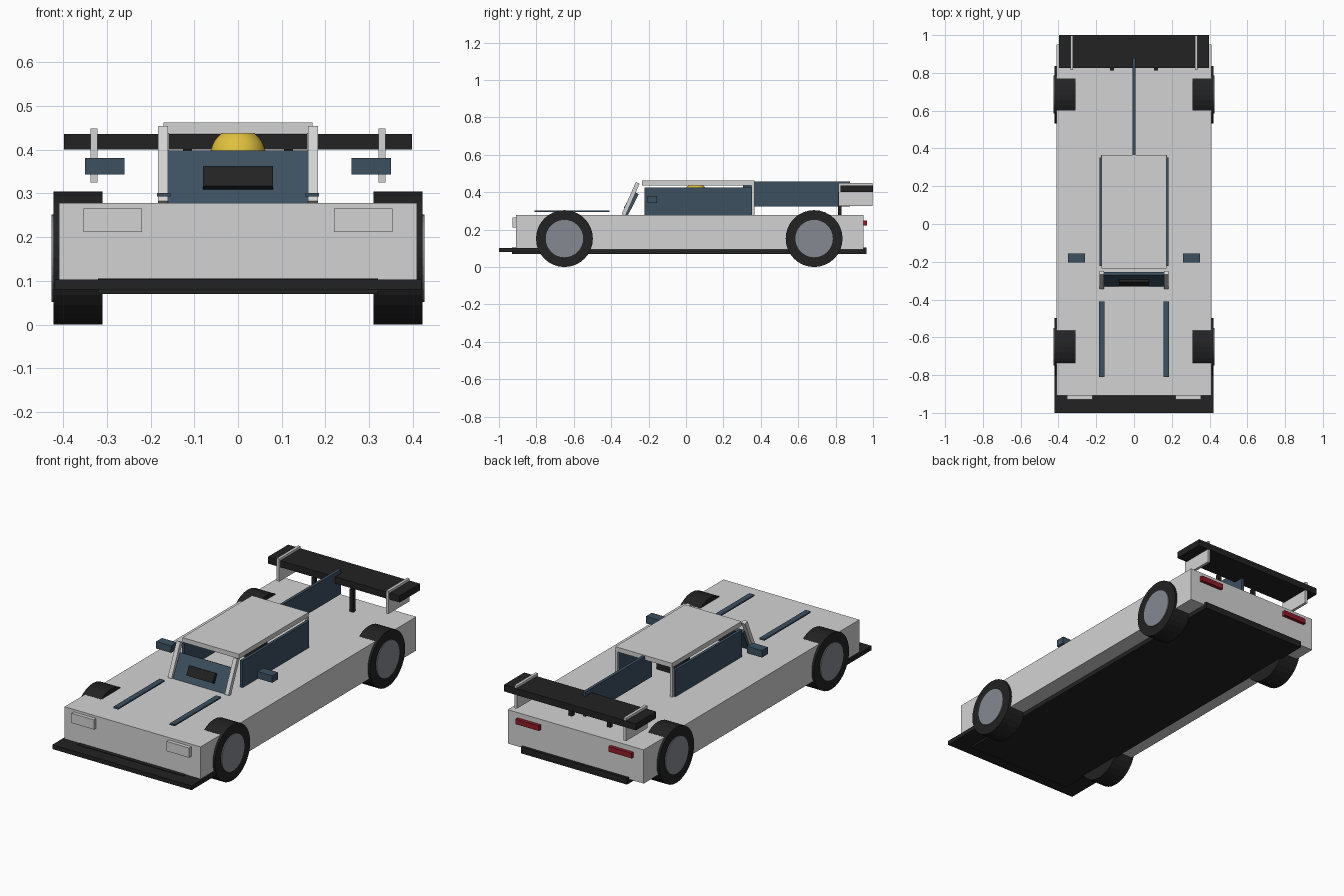
import bpy
import bmesh
import math
from mathutils import Matrix, Vector

default = bpy.data.objects.get("Cube")
if default:
    bpy.data.objects.remove(default, do_unlink=True)


def material(name, rgb):
    mat = bpy.data.materials.new(name)
    mat.use_nodes = True
    colour = (*rgb, 1.0)
    mat.diffuse_color = colour
    mat.node_tree.nodes["Principled BSDF"].inputs["Base Color"].default_value = colour
    return mat


GREY = material("light_grey_paint", (0.65, 0.65, 0.65))
BLACK = material("black", (0.016, 0.016, 0.016))
BLUE = material("dark_blue", (0.046, 0.08, 0.118))
RIM = material("rim_grey", (0.235, 0.25, 0.285))
RED = material("red", (0.28, 0.012, 0.022))
YELLOW = material("yellow", (0.75, 0.53, 0.05))


def add_object(name, bm, mat):
    mesh = bpy.data.meshes.new(name)
    bm.to_mesh(mesh)
    bm.free()
    mesh.materials.append(mat)
    obj = bpy.data.objects.new(name, mesh)
    bpy.context.collection.objects.link(obj)
    return obj


def box(name, mat, xs, ys, zs, turn=None):
    """Box between three ranges, optionally turned about its centre."""
    size = Vector([r[1] - r[0] for r in (xs, ys, zs)])
    centre = Vector([(r[0] + r[1]) / 2 for r in (xs, ys, zs)])
    matrix = Matrix.Translation(centre) @ (turn or Matrix()) @ Matrix.Diagonal((*size, 1))
    bm = bmesh.new()
    bmesh.ops.create_cube(bm, size=1, matrix=matrix)
    return add_object(name, bm, mat)


def pair(name, mat, xs, ys, zs, turn=None):
    """The same box on both sides of the car."""
    box("left_" + name, mat, xs, ys, zs, turn)
    box("right_" + name, mat, (-xs[1], -xs[0]), ys, zs, turn)


def disc(name, mat, x0, x1, y, z, radius):
    """Cylinder lying along x."""
    matrix = Matrix.Translation(((x0 + x1) / 2, y, z)) @ Matrix.Rotation(math.pi / 2, 4, "Y")
    bm = bmesh.new()
    bmesh.ops.create_cone(bm, cap_ends=True, segments=32, radius1=radius,
                          radius2=radius, depth=abs(x1 - x0), matrix=matrix)
    add_object(name, bm, mat)


def slanted(name, mat, xs, start, end, thick):
    """Slab whose long axis runs from start to end, both given as (y, z)."""
    dy, dz = end[0] - start[0], end[1] - start[1]
    y, z = (start[0] + end[0]) / 2, (start[1] + end[1]) / 2
    length = math.hypot(dy, dz)
    turn = Matrix.Rotation(-math.atan2(dy, dz), 4, "X")
    box(name, mat, xs, (y - thick / 2, y + thick / 2),
        (z - length / 2, z + length / 2), turn)


# Body, floor and splitter
box("body", GREY, (-0.41, 0.41), (-0.908, 0.95), (0.094, 0.278))
box("floor", BLACK, (-0.32, 0.32), (-0.93, 0.965), (0.07, 0.105))
box("front_splitter", BLACK, (-0.42, 0.42), (-1.0, -0.74), (0.08, 0.103))

# Wheels with rims
for side, sign in (("left", 1), ("right", -1)):
    for end, y in (("front", -0.65), ("rear", 0.685)):
        disc(f"{side}_{end}_tyre", BLACK, sign * 0.31, sign * 0.422, y, 0.152, 0.152)
        disc(f"{side}_{end}_rim", RIM, sign * 0.40, sign * 0.427, y, 0.152, 0.10)

# Lights
pair("headlight", GREY, (0.22, 0.354), (-0.928, -0.90), (0.212, 0.265))
pair("tail_light", RED, (0.21, 0.35), (0.94, 0.968), (0.222, 0.25))

# Bonnet strips and mirrors
pair("bonnet_strip", BLUE, (0.155, 0.185), (-0.81, -0.41), (0.293, 0.301))
pair("mirror", BLUE, (0.26, 0.35), (-0.205, -0.155), (0.343, 0.381))

# Cabin
box("roof", GREY, (-0.171, 0.171), (-0.235, 0.365), (0.437, 0.462))
pair("side_window", BLUE, (0.168, 0.183), (-0.222, 0.352), (0.275, 0.424))
pair("rear_pillar", GREY, (0.158, 0.174), (0.35, 0.365), (0.275, 0.44))
for side, xs in (("left", (0.16, 0.183)), ("right", (-0.183, -0.16))):
    slanted(side + "_front_pillar", GREY, xs, (-0.334, 0.278), (-0.258, 0.45), 0.022)
slanted("windscreen", BLUE, (-0.165, 0.165), (-0.324, 0.272), (-0.262, 0.394), 0.02)
slanted("windscreen_vent", BLACK, (-0.08, 0.08), (-0.323, 0.312), (-0.299, 0.358), 0.02)

# Driver and seat
bm = bmesh.new()
bmesh.ops.create_uvsphere(bm, u_segments=32, v_segments=16, radius=0.064,
                          matrix=Matrix.Translation((0, 0.053, 0.386)))
for face in bm.faces:
    face.smooth = True
add_object("helmet", bm, YELLOW)
box("visor", BLACK, (-0.045, 0.045), (-0.015, 0.02), (0.365, 0.395))
box("seat", BLACK, (-0.08, 0.08), (0.08, 0.14), (0.275, 0.39))

# Centre fin
box("centre_fin", BLUE, (-0.008, 0.008), (0.305, 0.878), (0.323, 0.457))

# Rear wing
box("rear_wing", BLACK, (-0.398, 0.398), (0.825, 1.0), (0.40, 0.436))
pair("wing_plate", GREY, (0.322, 0.337), (0.815, 0.998), (0.325, 0.449))
pair("wing_post", BLACK, (0.105, 0.126), (0.812, 0.832), (0.27, 0.402))
